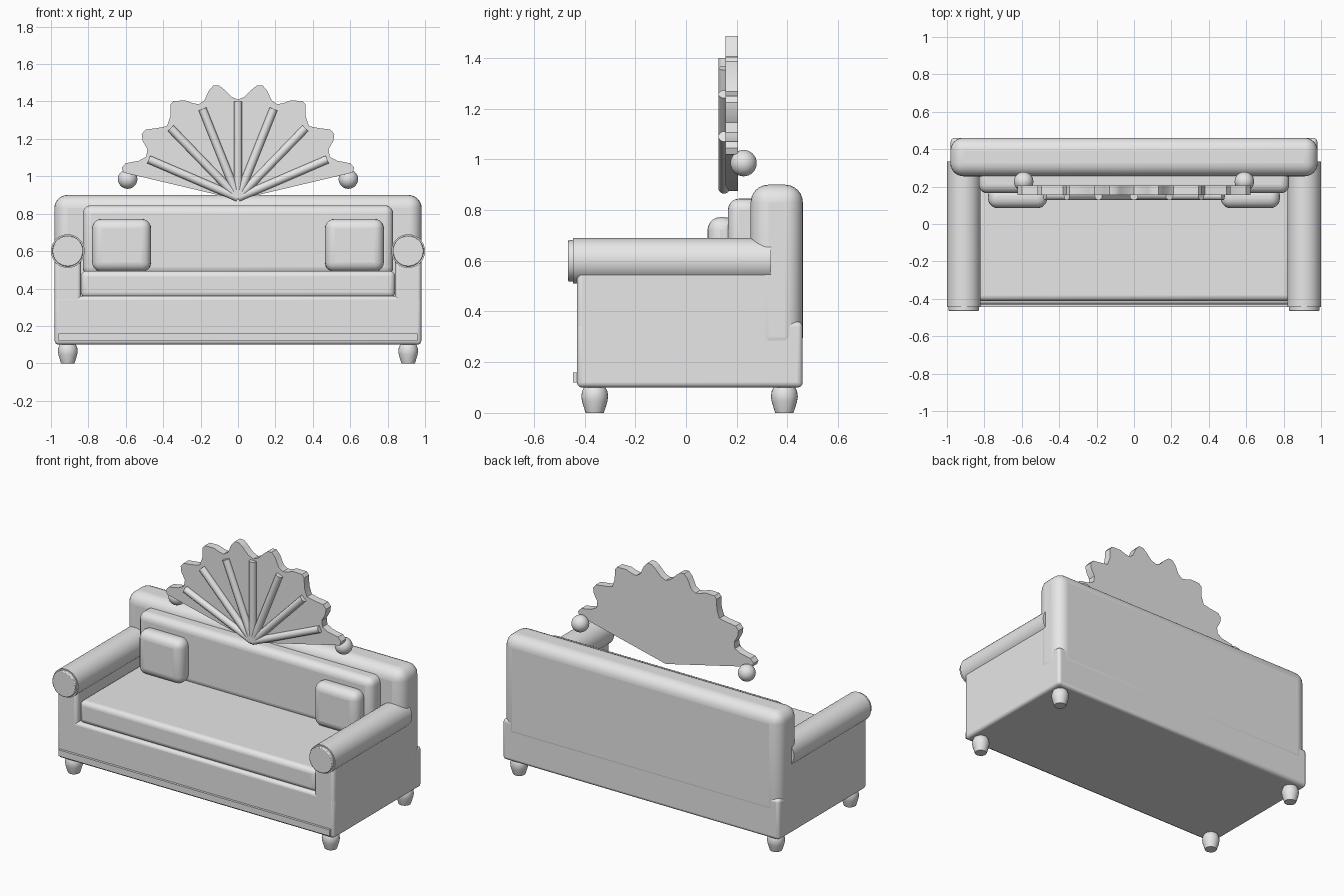
import bpy, bmesh, math
from mathutils import Vector

if "Cube" in bpy.data.objects:
    bpy.data.objects.remove(bpy.data.objects["Cube"])

grey = bpy.data.materials.new("light grey")
grey.diffuse_color = (0.8, 0.8, 0.8, 1)
grey.use_nodes = True
grey.node_tree.nodes["Principled BSDF"].inputs["Base Color"].default_value = grey.diffuse_color


def finish(name, bm, bevel=0.0, segments=4, angle=35):
    bmesh.ops.recalc_face_normals(bm, faces=bm.faces)
    mesh = bpy.data.meshes.new(name)
    bm.to_mesh(mesh)
    bm.free()
    mesh.materials.append(grey)
    ob = bpy.data.objects.new(name, mesh)
    bpy.context.collection.objects.link(ob)
    bpy.ops.object.select_all(action='DESELECT')
    bpy.context.view_layer.objects.active = ob
    ob.select_set(True)
    if bevel:
        mod = ob.modifiers.new("rounding", 'BEVEL')
        mod.width = bevel
        mod.segments = segments
        mod.limit_method = 'ANGLE'
    bpy.ops.object.shade_smooth_by_angle(angle=math.radians(angle))
    return ob


def box(name, x, y, z, bevel=0.0, segments=4):
    bm = bmesh.new()
    bmesh.ops.create_cube(bm, size=1)
    for v in bm.verts:
        for i, (lo, hi) in enumerate((x, y, z)):
            v.co[i] = lo if v.co[i] < 0 else hi
    return finish(name, bm, bevel, segments)


def rod(name, a, b, radius, sides=32, bevel=0.0):
    a, b = Vector(a), Vector(b)
    bm = bmesh.new()
    bmesh.ops.create_cone(bm, cap_ends=True, segments=sides, radius1=radius,
                          radius2=radius, depth=(b - a).length)
    turn = (b - a).to_track_quat('Z', 'Y')
    for v in bm.verts:
        v.co = turn @ v.co + (a + b) / 2
    return finish(name, bm, bevel, 2)


def lathe(name, profile, x, y, sides=24):
    bm = bmesh.new()
    rings = [[bm.verts.new((x + r * math.cos(2 * math.pi * k / sides),
                            y + r * math.sin(2 * math.pi * k / sides), z))
              for k in range(sides)] for r, z in profile]
    for lo, hi in zip(rings, rings[1:]):
        for k in range(sides):
            n = (k + 1) % sides
            bm.faces.new((lo[k], lo[n], hi[n], hi[k]))
    bm.faces.new(rings[0])
    bm.faces.new(rings[-1])
    return finish(name, bm)


# Sofa body
box("base", (-0.98, 0.98), (-0.43, 0.46), (0.10, 0.36), 0.02)
box("front_trim", (-0.96, 0.96), (-0.445, -0.42), (0.12, 0.16))
box("backrest", (-0.982, 0.982), (0.255, 0.461), (0.23, 0.90), 0.07, 6)
box("seat_cushion", (-0.84, 0.84), (-0.412, 0.28), (0.35, 0.495), 0.03)
box("back_cushion", (-0.83, 0.83), (0.165, 0.30), (0.47, 0.845), 0.045, 5)

# Arms, throw pillows and feet on both sides
foot_profile = [(0.036, 0), (0.040, 0.012), (0.050, 0.045), (0.053, 0.065),
                (0.050, 0.085), (0.043, 0.10), (0.035, 0.11)]
for side, s in (("left", -1), ("right", 1)):
    box(side + "_arm_panel", sorted((s * 0.84, s * 0.98)), (-0.43, 0.385),
        (0.102, 0.57), 0.02)
    rod(side + "_arm_roll", (s * 0.91, -0.445, 0.60), (s * 0.91, 0.335, 0.60), 0.09)
    rod(side + "_arm_cap", (s * 0.91, -0.465, 0.60), (s * 0.91, -0.44, 0.60),
        0.082, 32, 0.005)
    box(side + "_pillow", sorted((s * 0.465, s * 0.78)), (0.085, 0.20),
        (0.49, 0.772), 0.05, 5)
    for place, y in (("front", -0.36), ("back", 0.388)):
        lathe(side + "_" + place + "_foot", foot_profile, s * 0.91, y)

# Scalloped fan crest: half outline from the centre notch to the lower tip
half = [(0.035, 1.425), (0.075, 1.465), (0.10, 1.485), (0.13, 1.487),
        (0.155, 1.46), (0.18, 1.405), (0.21, 1.385), (0.245, 1.392),
        (0.28, 1.405), (0.345, 1.403), (0.36, 1.385), (0.362, 1.32),
        (0.38, 1.268), (0.43, 1.258), (0.495, 1.25), (0.515, 1.225),
        (0.51, 1.19), (0.485, 1.145), (0.49, 1.105), (0.53, 1.083),
        (0.60, 1.07), (0.622, 1.045), (0.612, 1.02)]
outline = [(0, 0.875)] + [(-x, z) for x, z in reversed(half)] + [(0, 1.41)] + half
bm = bmesh.new()
face = bm.faces.new([bm.verts.new((x, 0.155, z)) for x, z in outline])
new = bmesh.ops.extrude_face_region(bm, geom=[face])
bmesh.ops.translate(bm, vec=(0, 0.05, 0),
                    verts=[g for g in new["geom"] if isinstance(g, bmesh.types.BMVert)])
finish("fan_crest", bm)

# Ribs radiating from the fan's foot to its notches
tips = [(0, 1.40), (0.19, 1.36), (0.36, 1.257), (0.477, 1.09)]
for i, (x, z) in enumerate(tips):
    for s in ((1,) if x == 0 else (-1, 1)):
        rod("fan_rib_%d" % (i * s), (0, 0.15, 0.885), (s * x, 0.15, z), 0.022, 16)

# Ball ends of the fan
for side, s in (("left", -1), ("right", 1)):
    bm = bmesh.new()
    bmesh.ops.create_uvsphere(bm, u_segments=32, v_segments=16, radius=0.052)
    bmesh.ops.translate(bm, verts=bm.verts, vec=(s * 0.59, 0.227, 0.985))
    finish(side + "_fan_ball", bm)
